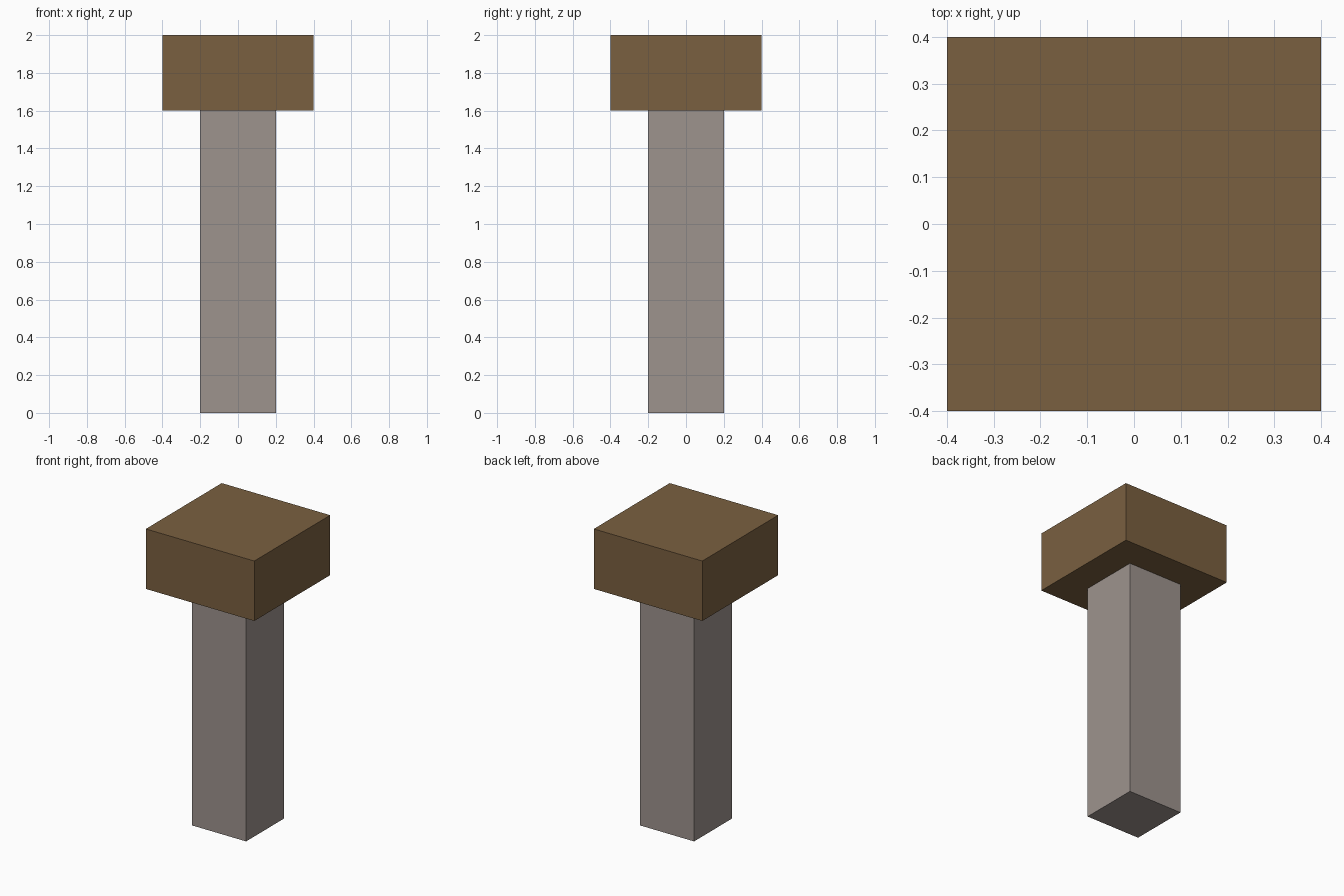
import bpy

cube = bpy.data.objects.get("Cube")
if cube:
    bpy.data.objects.remove(cube, do_unlink=True)


def make_material(name, rgb):
    mat = bpy.data.materials.new(name)
    mat.use_nodes = True
    color = (*rgb, 1.0)
    mat.diffuse_color = color
    mat.node_tree.nodes["Principled BSDF"].inputs["Base Color"].default_value = color
    return mat


def make_block(name, width, bottom, top, mat):
    """Square block centred on the z axis, from bottom to top."""
    bpy.ops.mesh.primitive_cube_add(size=1, location=(0, 0, (bottom + top) / 2))
    obj = bpy.context.object
    obj.name = obj.data.name = name
    obj.scale = (width, width, top - bottom)
    bpy.ops.object.transform_apply(location=False, rotation=False, scale=True)
    obj.data.materials.append(mat)
    return obj


brown = make_material("brown wood", (0.195, 0.117, 0.051))
grey = make_material("warm grey", (0.337, 0.292, 0.270))

# Square post
make_block("post", 0.4, 0.0, 1.6, grey)
# Wider block on top
make_block("head_block", 0.8, 1.6, 2.0, brown)
